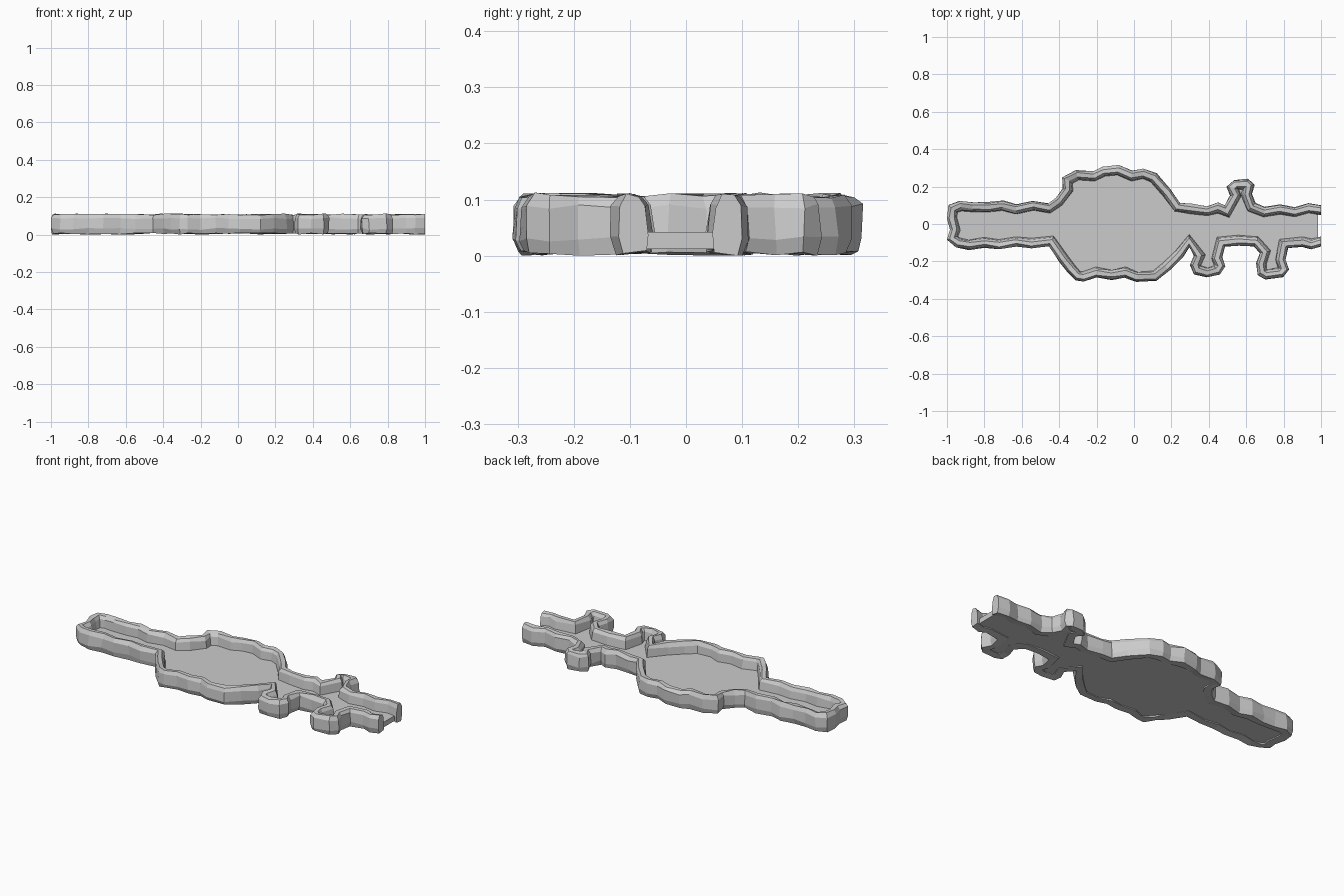
import bpy, bmesh, random
from mathutils import Vector

if "Cube" in bpy.data.objects:
    bpy.data.objects.remove(bpy.data.objects["Cube"])

random.seed(4)

# Outer outline of the wall seen from above, starting and ending at the open right end
upper = [(1, .10), (.93, .11), (.86, .09), (.78, .105), (.70, .09), (.648, .11), (.63, .16),
         (.643, .21), (.61, .24), (.535, .235), (.493, .20), (.515, .155), (.485, .10),
         (.45, .115), (.39, .097), (.30, .11), (.245, .115), (.20, .18), (.12, .27),
         (.05, .295), (-.01, .283), (-.08, .315), (-.17, .305), (-.22, .283), (-.31, .288),
         (-.385, .25), (-.38, .19), (-.42, .14), (-.46, .112), (-.54, .125), (-.63, .105),
         (-.70, .125), (-.78, .115), (-.86, .115), (-.93, .125), (-.993, .10), (-1, .03)]
lower = [(-.985, -.03), (-1, -.085), (-.95, -.125), (-.88, -.137), (-.80, -.125), (-.72, -.137),
         (-.63, -.12), (-.55, -.13), (-.455, -.12), (-.40, -.20), (-.36, -.25), (-.315, -.30),
         (-.27, -.31), (-.20, -.285), (-.12, -.297), (-.05, -.285), (.01, -.308), (.12, -.305),
         (.19, -.25), (.26, -.18), (.295, -.125), (.322, -.17), (.30, -.22), (.32, -.267),
         (.39, -.287), (.46, -.27), (.488, -.225), (.47, -.18), (.485, -.122), (.56, -.115),
         (.64, -.12), (.672, -.155), (.655, -.21), (.662, -.272), (.70, -.297), (.795, -.285),
         (.832, -.245), (.81, -.19), (.822, -.13), (.90, -.122), (.95, -.135), (1, -.12)]
path = [Vector(p) for p in upper + lower]


def inset(d):
    """Outline moved inward by d with mitred corners."""
    out = []
    for i, p in enumerate(path):
        if i == 0 or i == len(path) - 1:
            out.append(p + Vector((0, -d if i == 0 else d)))
            continue
        a = (p - path[i - 1]).normalized()
        b = (path[i + 1] - p).normalized()
        n1, n2 = Vector((-a.y, a.x)), Vector((-b.y, b.x))
        m = (n1 + n2).normalized()
        out.append(p + m * d / max(.75, m.dot(n1)))
    return out


def finish(bm, name):
    bmesh.ops.recalc_face_normals(bm, faces=bm.faces)
    me = bpy.data.meshes.new(name)
    bm.to_mesh(me)
    bm.free()
    ob = bpy.data.objects.new(name, me)
    bpy.context.collection.objects.link(ob)
    return ob


# Rough rock wall: chamfered cross-section swept along the outline
profile = [(.008, .004), (0, .03), (.002, .088), (.014, .108),
           (.036, .107), (.047, .088), (.053, .04), (.05, .008)]
bm = bmesh.new()
rings = []
for d, z in profile:
    ring = []
    for i, p in enumerate(inset(d)):
        end = i in (0, len(path) - 1)
        j = 0 if end else .003
        x = p.x if end else p.x + random.uniform(-j, j)
        ring.append(bm.verts.new((max(-1, x), p.y + random.uniform(-j, j),
                                  max(0, z + random.uniform(-.005, .005)))))
    rings.append(ring)
n = len(profile)
for k in range(n):
    a, b = rings[k], rings[(k + 1) % n]
    for i in range(len(path) - 1):
        bm.faces.new((a[i], a[i + 1], b[i + 1], b[i]))
for i in (0, -1):
    bm.faces.new([r[i] for r in rings])
finish(bm, "cave_wall")

# Floor slab under the halls and the chamber, with seams where they meet
bm = bmesh.new()
pts = inset(.02)
pts[0].x = pts[-1].x = .985
face = bm.faces.new([bm.verts.new((p.x, p.y, .012)) for p in pts])
ext = bmesh.ops.extrude_face_region(bm, geom=[face], use_keep_orig=True)
top = [e for e in ext["geom"] if isinstance(e, bmesh.types.BMVert)]
bmesh.ops.translate(bm, verts=top, vec=(0, 0, .03))
bmesh.ops.triangulate(bm, faces=[f for f in bm.faces if len(f.verts) > 4])
for x in (-.46, .30):
    bmesh.ops.bisect_plane(bm, geom=bm.verts[:] + bm.edges[:] + bm.faces[:],
                           plane_co=(x, 0, 0), plane_no=(1, 0, 0))
finish(bm, "cave_floor")
